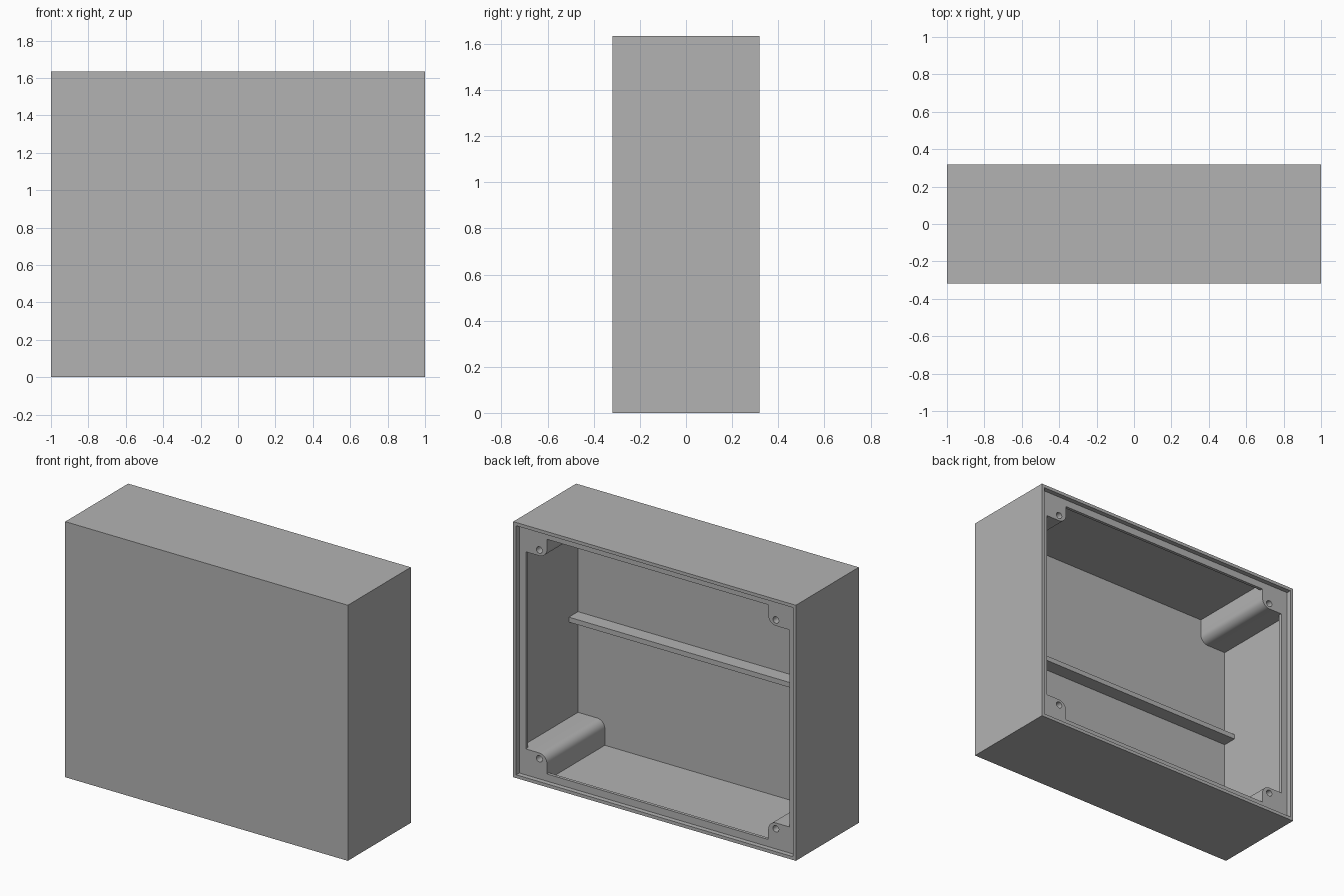
import bpy
import bmesh
import math

cube = bpy.data.objects.get("Cube")
if cube:
    bpy.data.objects.remove(cube, do_unlink=True)

# Overall size and wall dimensions
HX, HY, HEIGHT = 1.0, 0.318, 1.635
HZ = HEIGHT / 2
LIP, WALL, FLANGE, PANEL = 0.021, 0.027, 0.067, 0.02
LEDGE_Y = HY - 0.031          # seat for the missing cover
FLANGE_BACK = LEDGE_Y - 0.02
FLOOR_Y = -HY + PANEL
BOSS_X, BOSS_Z, BOSS_R = 0.217, 0.187, 0.055
HOLE_X, HOLE_Z, HOLE_R, HOLE_DEPTH = 0.163, 0.15, 0.021, 0.2
CORNERS = [(1, 1), (-1, 1), (-1, -1), (1, -1)]

grey = bpy.data.materials.new("light_grey_plastic")
grey.use_nodes = True
colour = (0.45, 0.45, 0.45, 1)
grey.diffuse_color = colour
grey.node_tree.nodes["Principled BSDF"].inputs["Base Color"].default_value = colour


def rectangle(inset):
    return [(sx * (HX - inset), sz * (HZ - inset)) for sx, sz in CORNERS]


def opening(inset, steps=8):
    """Rectangle with a rounded screw boss biting into each corner."""
    points = []
    for sx, sz in CORNERS:
        corner = [(HX - inset, HZ - BOSS_Z)]
        for i in range(steps + 1):
            a = math.pi * (1.5 - 0.5 * i / steps)
            corner.append((HX - BOSS_X + BOSS_R * (1 + math.cos(a)),
                           HZ - BOSS_Z + BOSS_R * (1 + math.sin(a))))
        corner.append((HX - BOSS_X, HZ - inset))
        if sx * sz < 0:
            corner.reverse()
        points += [(sx * x, sz * z) for x, z in corner]
    return points


def circle(cx, cz, radius, sides=20):
    return [(cx + radius * math.cos(math.tau * i / sides),
             cz + radius * math.sin(math.tau * i / sides)) for i in range(sides)]


def ring(bm, points, y):
    return [bm.verts.new((x, y, z + HZ)) for x, z in points]


def bridge(bm, a, b):
    for i in range(len(a)):
        j = (i + 1) % len(a)
        bm.faces.new((a[i], a[j], b[j], b[i]))


def loop_edges(bm, loop):
    found = []
    for i, v in enumerate(loop):
        w = loop[(i + 1) % len(loop)]
        found.append(bm.edges.get((v, w)) or bm.edges.new((v, w)))
    return found


def finish(bm, name):
    bmesh.ops.remove_doubles(bm, verts=bm.verts[:], dist=0.0001)
    bmesh.ops.recalc_face_normals(bm, faces=bm.faces[:])
    mesh = bpy.data.meshes.new(name)
    bm.to_mesh(mesh)
    bm.free()
    mesh.materials.append(grey)
    obj = bpy.data.objects.new(name, mesh)
    bpy.context.collection.objects.link(obj)
    return obj


# Enclosure: closed outer shell and raised lip
bm = bmesh.new()
front = ring(bm, rectangle(0), -HY)
rim = ring(bm, rectangle(0), HY)
lip_top = ring(bm, rectangle(LIP), HY)
lip_base = ring(bm, rectangle(LIP), LEDGE_Y)
bm.faces.new(front)
for a, b in ((front, rim), (rim, lip_top), (lip_top, lip_base)):
    bridge(bm, a, b)

# Flange around the opening, then the wider cavity with full-depth bosses
layers = [ring(bm, opening(FLANGE), LEDGE_Y),
          ring(bm, opening(FLANGE), FLANGE_BACK),
          ring(bm, opening(WALL), FLANGE_BACK),
          ring(bm, opening(WALL), FLOOR_Y)]
for a, b in zip(layers, layers[1:]):
    bridge(bm, a, b)
bm.faces.new(layers[-1])

# Blind screw holes
ledge_edges = loop_edges(bm, lip_base) + loop_edges(bm, layers[0])
for sx, sz in CORNERS:
    outline = circle(sx * (HX - HOLE_X), sz * (HZ - HOLE_Z), HOLE_R)
    mouth = ring(bm, outline, LEDGE_Y)
    bottom = ring(bm, outline, LEDGE_Y - HOLE_DEPTH)
    bridge(bm, mouth, bottom)
    bm.faces.new(bottom)
    ledge_edges += loop_edges(bm, mouth)

# Flat ledge between lip, opening and holes
bmesh.ops.triangle_fill(bm, edges=ledge_edges, use_beauty=True, normal=(0, 1, 0))
enclosure = finish(bm, "enclosure")

# Horizontal rib across the inside of the front panel
bm = bmesh.new()
bmesh.ops.create_cube(bm, size=1)
rib_start, rib_end = FLOOR_Y - PANEL / 2, FLOOR_Y + 0.092
for v in bm.verts:
    v.co = (v.co.x * 2 * (HX - WALL / 2),
            rib_end if v.co.y > 0 else rib_start,
            0.815 + v.co.z * 0.032)
finish(bm, "inner_rib")

# Smooth rounded bosses and holes, keep the box edges sharp
bpy.ops.object.select_all(action="DESELECT")
enclosure.select_set(True)
bpy.context.view_layer.objects.active = enclosure
bpy.ops.object.shade_smooth_by_angle(angle=math.radians(30))
